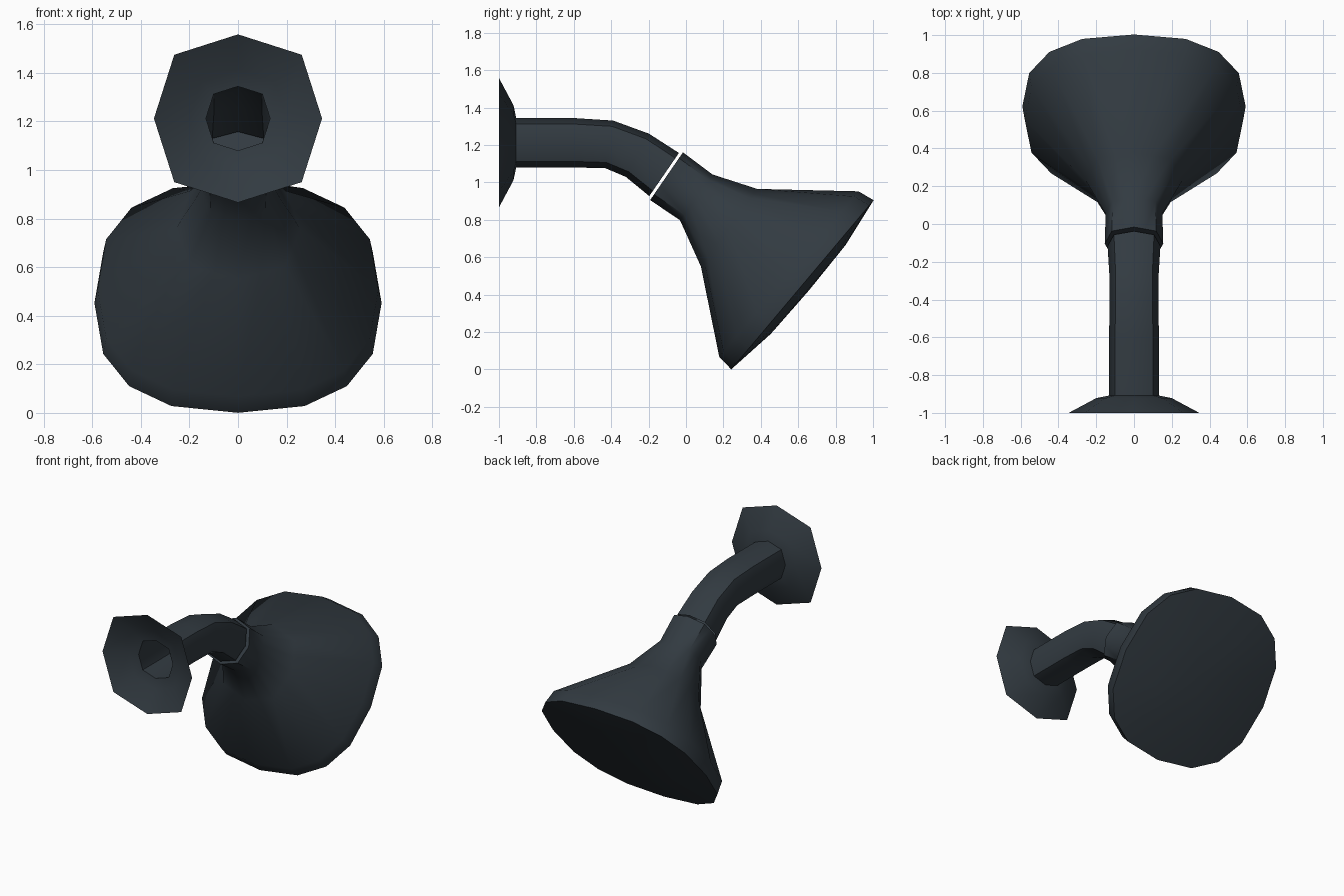
import bpy, bmesh, math
from mathutils import Vector

cube = bpy.data.objects.get("Cube")
if cube:
    bpy.data.objects.remove(cube, do_unlink=True)

slate = bpy.data.materials.new("dark_slate")
slate.use_nodes = True
COLOUR = (0.032, 0.043, 0.053, 1)
slate.diffuse_color = COLOUR
slate.node_tree.nodes["Principled BSDF"].inputs["Base Color"].default_value = COLOUR


def soft(v):
    """Slightly squared circle coordinate."""
    return math.copysign(abs(v) ** 0.8, v) if abs(v) > 1e-6 else 0.0


def ring(y, z, angle, radius, sides=8, split=False):
    """Cross-section in the x = 0 plane, facing `angle` degrees below +y."""
    a = math.radians(angle)
    up = Vector((0, math.sin(a), math.cos(a)))
    pts = []
    for i in range(sides):
        t = 2 * math.pi * i / sides
        pts.append(Vector((0, y, z)) + radius * (Vector((soft(math.sin(t)), 0, 0)) + up * soft(math.cos(t))))
    if split:  # add edge midpoints so it joins a ring with twice the sides
        pts = [p for i, a0 in enumerate(pts) for p in (a0, (a0 + pts[(i + 1) % sides]) / 2)]
    return pts


def loft(name, rings, cap_start=False, tip=None):
    bm = bmesh.new()
    loops = [[bm.verts.new(p) for p in r] for r in rings]
    n = len(loops[0])
    for a, b in zip(loops, loops[1:]):
        for i in range(n):
            j = (i + 1) % n
            bm.faces.new((a[i], a[j], b[j], b[i]))
    if cap_start:
        bm.faces.new(loops[0][::-1])
    if tip:
        centre = bm.verts.new(tip)
        for i in range(n):
            bm.faces.new((loops[-1][i], loops[-1][(i + 1) % n], centre))
    # Make the outer skin face away from the axis
    bm.faces.ensure_lookup_table()
    bm.normal_update()
    f = bm.faces[0]
    mid = sum((v.co for v in loops[0] + loops[1]), Vector((0, 0, 0))) / (2 * n)
    if f.normal.dot(f.calc_center_median() - mid) < 0:
        bmesh.ops.reverse_faces(bm, faces=bm.faces[:])
    mesh = bpy.data.meshes.new(name)
    bm.to_mesh(mesh)
    bm.free()
    mesh.materials.append(slate)
    obj = bpy.data.objects.new(name, mesh)
    bpy.context.collection.objects.link(obj)
    bpy.ops.object.select_all(action="DESELECT")
    obj.select_set(True)
    bpy.context.view_layer.objects.active = obj
    bpy.ops.object.shade_smooth_by_angle(angle=math.radians(52))


AXIS_Z = 1.212

# Hollow wall flange
loft("wall_flange", [ring(-1, AXIS_Z, 0, 0.346),
                     ring(-0.922, AXIS_Z, 0, 0.2),
                     ring(-0.908, AXIS_Z, 0, 0.132)])

# Bent, open pipe
loft("bent_pipe", [ring(-0.908, AXIS_Z, 0, 0.132),
                   ring(-0.6, AXIS_Z, 0, 0.132),
                   ring(-0.41, 1.203, 9, 0.129),
                   ring(-0.26, 1.145, 28, 0.131),
                   ring(-0.117, 1.042, 34.5, 0.14)])

# Collar flaring into the spray head, with a shallow domed face
loft("spray_head", [ring(-0.104, 1.033, 34.5, 0.155, split=True),
                    ring(0.055, 0.92, 35.5, 0.15, split=True),
                    ring(0.23, 0.758, 36, 0.256, split=True),
                    ring(0.55, 0.51, 40.1, 0.578, 16),
                    ring(0.6225, 0.4525, 40.1, 0.591, 16),
                    ring(0.653, 0.427, 40.1, 0.31, 16)],
     cap_start=True, tip=(0, 0.658, 0.423))
